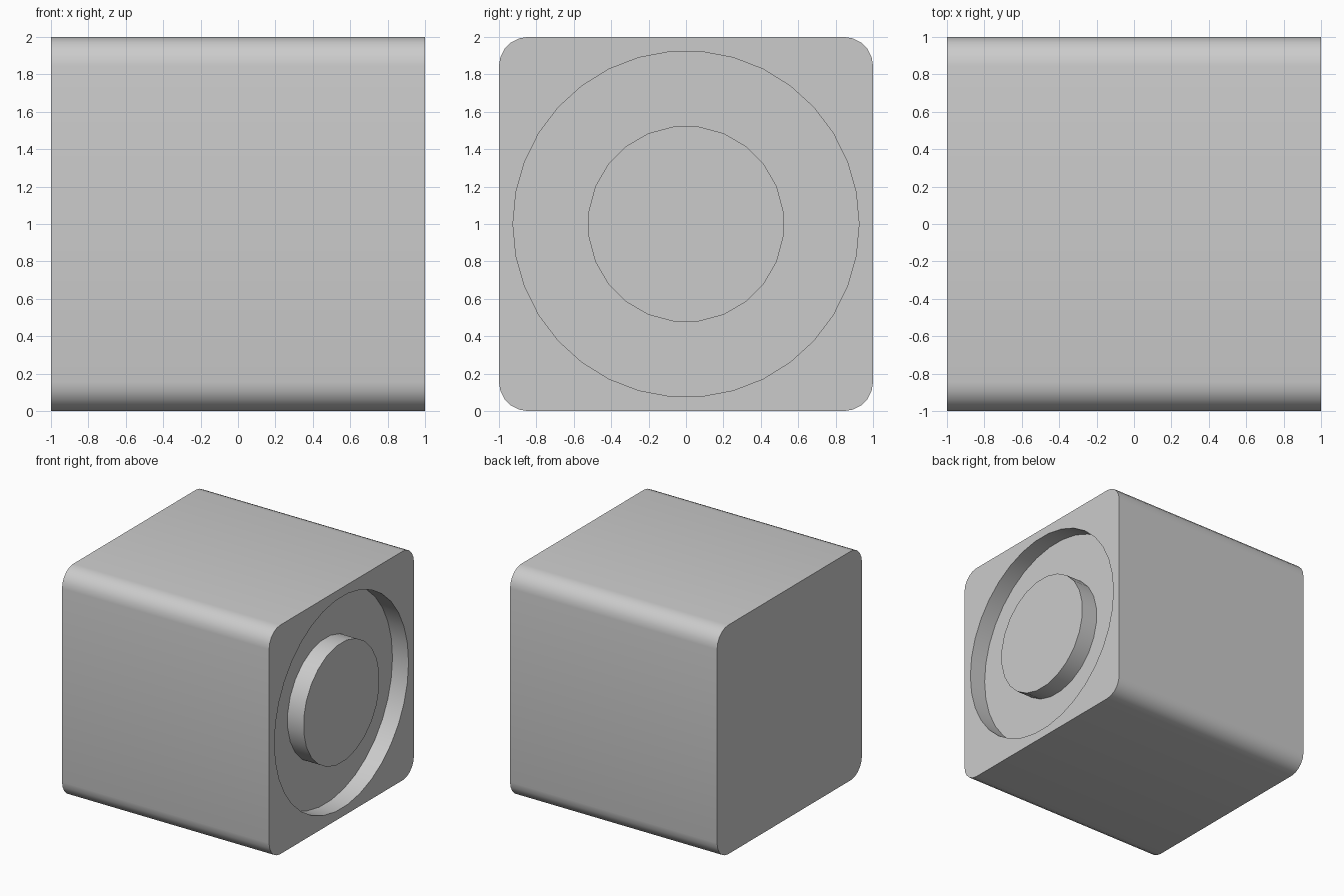
import bpy
import math
from mathutils import Matrix

cube = bpy.data.objects.get("Cube")
if cube:
    bpy.data.objects.remove(cube, do_unlink=True)

DEPTH = 0.155    # depth of the ring-shaped recess
CORNER = 0.155   # radius of the long rounded edges

grey = bpy.data.materials.new("plain grey")
grey.use_nodes = True
colour = (0.6, 0.6, 0.6, 1)
grey.diffuse_color = colour
grey.node_tree.nodes["Principled BSDF"].inputs["Base Color"].default_value = colour


def disc(name, radius, sides, x0, x1, turn=0.0):
    """Cylinder along x between x0 and x1, with a vertex at angle turn from +y."""
    bpy.ops.mesh.primitive_cylinder_add(vertices=sides, radius=radius, depth=x1 - x0)
    ob = bpy.context.object
    ob.name = name
    # primitive's first vertex points to +y; tip its axis onto x
    ob.data.transform(Matrix.Rotation(turn, 4, "X") @ Matrix.Rotation(math.pi / 2, 4, "Y"))
    ob.location = ((x0 + x1) / 2, 0, 1)
    return ob


def apply_modifier(ob, mod):
    bpy.context.view_layer.objects.active = ob
    bpy.ops.object.modifier_apply(modifier=mod.name)


def finish(ob):
    ob.data.materials.clear()
    ob.data.materials.append(grey)
    bpy.ops.object.select_all(action="DESELECT")
    ob.select_set(True)
    bpy.context.view_layer.objects.active = ob
    bpy.ops.object.shade_smooth_by_angle(angle=math.radians(30))


# Block with its four lengthwise edges rounded
bpy.ops.mesh.primitive_cube_add(size=2, location=(0, 0, 1))
body = bpy.context.object
body.name = "body"
weights = body.data.attributes.new("bevel_weight_edge", "FLOAT", "EDGE")
for edge in body.data.edges:
    a, b = (body.data.vertices[i].co for i in edge.vertices)
    weights.data[edge.index].value = 1.0 if abs(a.x - b.x) > 1 else 0.0
bevel = body.modifiers.new("rounding", "BEVEL")
bevel.limit_method = "WEIGHT"
bevel.width = CORNER
bevel.segments = 5
apply_modifier(body, bevel)

# Round recess in the left side
cutter = disc("recess_cutter", 0.925, 34, 1 - DEPTH, 1.2)
cutter.hide_render = True
cut = body.modifiers.new("recess", "BOOLEAN")
cut.operation = "DIFFERENCE"
cut.solver = "EXACT"
cut.object = cutter
apply_modifier(body, cut)
bpy.data.objects.remove(cutter, do_unlink=True)
finish(body)

# Hub standing in the recess, level with the side
hub = disc("hub", 0.525, 24, 1 - DEPTH - 0.01, 1, math.pi / 24)
finish(hub)
